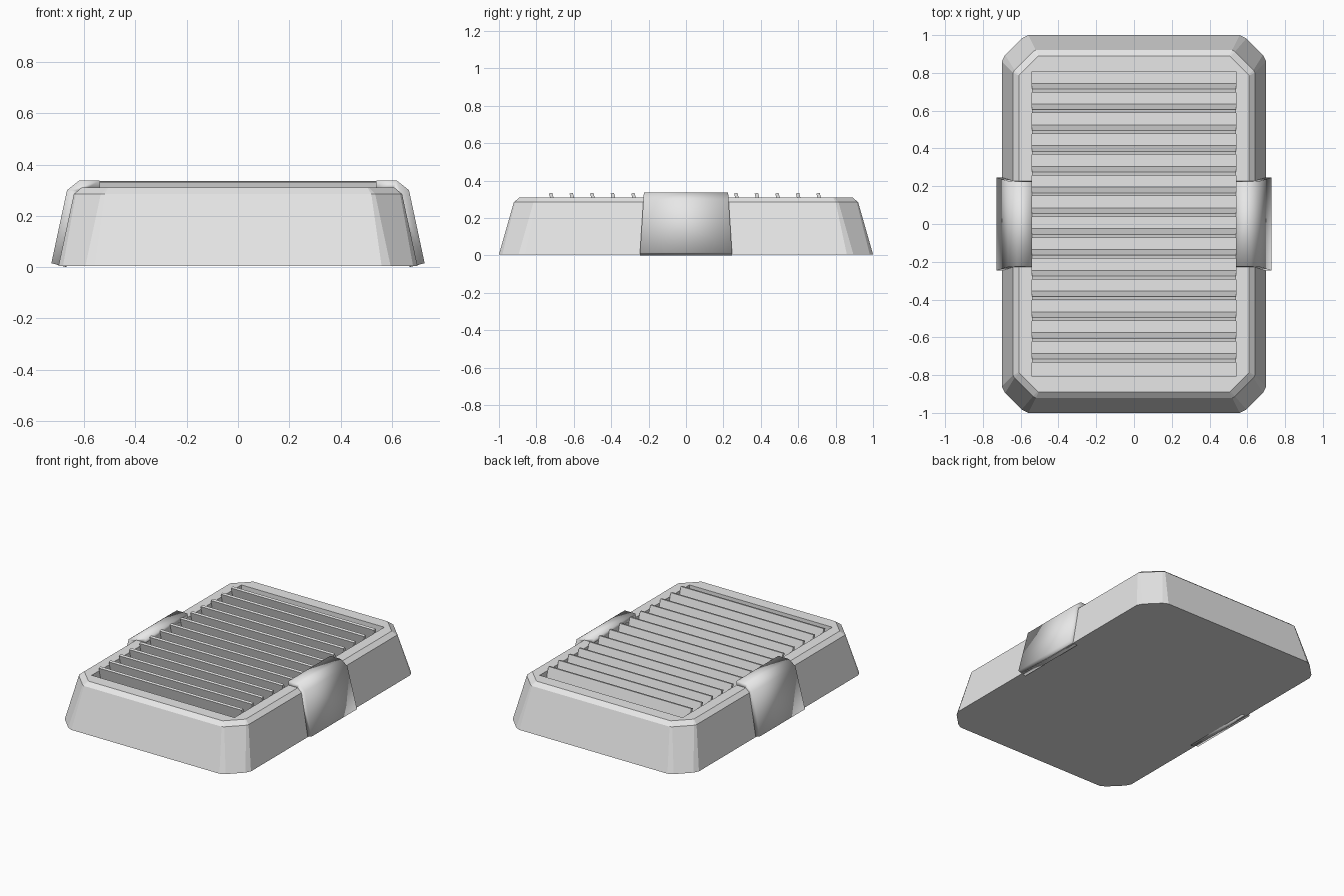
import bpy
import bmesh
from mathutils import Vector

if "Cube" in bpy.data.objects:
    bpy.data.objects.remove(bpy.data.objects["Cube"])

grey = bpy.data.materials.new("light grey")
grey.use_nodes = True
grey.diffuse_color = (0.8, 0.8, 0.8, 1)
grey.node_tree.nodes["Principled BSDF"].inputs["Base Color"].default_value = (0.8, 0.8, 0.8, 1)


def loft(name, rings, smooth=False):
    """Skin a list of equal rings and cap both ends."""
    bm = bmesh.new()
    rows = [[bm.verts.new(p) for p in ring] for ring in rings]
    n = len(rows[0])
    for a, b in zip(rows, rows[1:]):
        for i in range(n):
            j = (i + 1) % n
            bm.faces.new((a[i], a[j], b[j], b[i]))
    bm.faces.new(rows[0][::-1])
    bm.faces.new(rows[-1])
    bmesh.ops.remove_doubles(bm, verts=bm.verts, dist=0.0005)
    bmesh.ops.recalc_face_normals(bm, faces=bm.faces)
    for f in bm.faces:
        f.smooth = smooth
    mesh = bpy.data.meshes.new(name)
    bm.to_mesh(mesh)
    bm.free()
    mesh.materials.append(grey)
    obj = bpy.data.objects.new(name, mesh)
    bpy.context.collection.objects.link(obj)
    return obj


def ring(hx, hy, z, cut, ease):
    """Rectangle with cut corners, each cut eased by a small extra facet."""
    corner = [(hx, hy - cut - ease), (hx - ease / 2, hy - cut),
              (hx - cut, hy - ease / 2), (hx - cut - ease, hy)]
    pts = []
    for sx, sy in ((1, 1), (-1, 1), (-1, -1), (1, -1)):
        quarter = [Vector((sx * x, sy * y, z)) for x, y in corner]
        pts += quarter if sx * sy > 0 else quarter[::-1]
    return pts


# Tapered housing with a chamfered rim and a recessed tray
TOP, FLOOR = 0.31, 0.22
loft("housing", [
    ring(0.70, 1.00, 0.005, 0.105, 0.035),
    ring(0.64, 0.92, 0.285, 0.105, 0.015),
    ring(0.61, 0.89, TOP, 0.10, 0.005),
    ring(0.54, 0.808, TOP, 0, 0),
    ring(0.54, 0.808, FLOOR, 0, 0),
])

# Louvre slats leaning towards the front
for i in range(14):
    y = 0.715 - 0.11 * i
    section = [(y + 0.03, FLOOR), (y, 0.335), (y - 0.018, 0.331), (y + 0.012, FLOOR)]
    loft(f"slat_{i + 1}", [[(x, py, pz) for py, pz in section] for x in (-0.54, 0.54)])

# Side clips that wrap over the rim and flare towards the bottom
clip = [(0.54, 0.30), (0.54, 0.337), (0.62, 0.337), (0.667, 0.30),
        (0.728, 0.015), (0.67, 0.0), (0.61, 0.28), (0.60, 0.30)]
for name, side in (("left_clip", 1), ("right_clip", -1)):
    loft(name, [[(side * x, s * (0.247 - 0.065 * z), z) for x, z in clip]
                for s in (-1, 1)], smooth=True)
